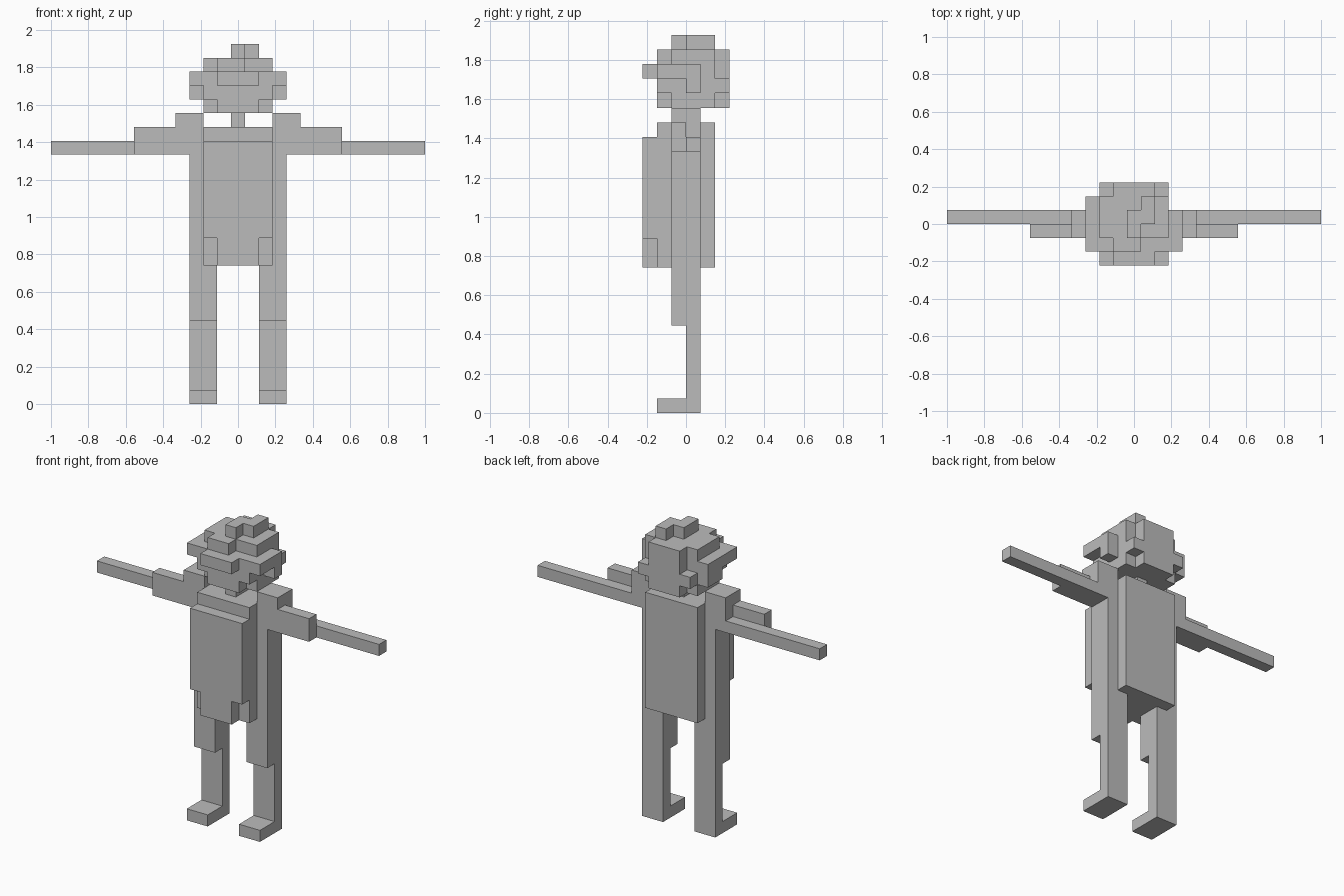
import bpy, bmesh, math
from mathutils import Vector

if "Cube" in bpy.data.objects:
    bpy.data.objects.remove(bpy.data.objects["Cube"])

U = 2 / 27                       # edge of one cube
ORIGIN = Vector((-1, -3 * U, 0))  # corner of the cube grid
SIDES = [(1, 0, 0), (-1, 0, 0), (0, 1, 0), (0, -1, 0), (0, 0, 1), (0, 0, -1)]

grey = bpy.data.materials.new("grey")
grey.diffuse_color = (0.5, 0.5, 0.5, 1)
grey.use_nodes = True
grey.node_tree.nodes["Principled BSDF"].inputs["Base Color"].default_value = grey.diffuse_color


def block(i0, i1, j0, j1, k0, k1):
    """Cubes in the inclusive ranges i (x), j (y), k (z)."""
    return {(i, j, k) for i in range(i0, i1 + 1)
            for j in range(j0, j1 + 1) for k in range(k0, k1 + 1)}


def mirror(cells):
    return {(26 - i, j, k) for i, j, k in cells}


def build(name, cells, solid):
    """Skin the cubes of a part, leaving out faces hidden inside the body."""
    bm = bmesh.new()
    for c in cells:
        for d in SIDES:
            if tuple(a + b for a, b in zip(c, d)) in solid:
                continue
            n = Vector(d)
            u = Vector((d[1], d[2], d[0]))
            v = n.cross(u)
            mid = Vector(c) + Vector((.5, .5, .5)) + n / 2
            bm.faces.new([bm.verts.new(ORIGIN + U * (mid + (a * u + b * v) / 2))
                          for a, b in ((-1, -1), (1, -1), (1, 1), (-1, 1))])
    bmesh.ops.remove_doubles(bm, verts=bm.verts, dist=U / 100)
    bmesh.ops.dissolve_limit(bm, angle_limit=math.radians(1),
                             verts=bm.verts, edges=bm.edges)
    mesh = bpy.data.meshes.new(name)
    bm.to_mesh(mesh)
    bm.free()
    mesh.materials.append(grey)
    bpy.context.collection.objects.link(bpy.data.objects.new(name, mesh))


# Torso: core, chest layers with notched lower corners, back plate
torso = (block(11, 15, 1, 4, 10, 19) | block(11, 15, 0, 0, 12, 18)
         | block(12, 14, 0, 0, 10, 11))

# Leg: foot, shin, thigh, and the flank strip up to the armpit
leg = (block(10, 11, 1, 3, 0, 0) | block(10, 11, 3, 3, 1, 5)
       | block(10, 11, 2, 3, 6, 9) | block(10, 10, 2, 3, 10, 17))

# Arm: thin forearm, sleeve at the front, raised shoulder
arm = (block(0, 8, 3, 3, 18, 18) | block(6, 8, 2, 2, 18, 19)
       | block(9, 10, 2, 3, 18, 20))

neck = block(13, 13, 2, 3, 20, 20)

# Head: jaw with cut corners, face, upper skull
head = (block(12, 14, 1, 5, 21, 21) | block(11, 15, 2, 4, 21, 21)
        | block(11, 15, 1, 5, 22, 22) | block(11, 15, 1, 4, 23, 23))

# Hair: fringe, side bands with sideburns, back, crown and topknot
hair = (block(12, 14, 0, 0, 23, 23) | block(12, 14, 5, 5, 23, 23)
        | block(16, 16, 1, 3, 23, 23) | block(16, 16, 3, 3, 22, 22)
        | block(10, 10, 1, 4, 23, 23) | block(10, 10, 3, 4, 22, 22)
        | block(12, 13, 1, 1, 24, 24) | block(11, 15, 2, 4, 24, 24)
        | block(12, 14, 5, 5, 24, 24)
        | block(13, 13, 2, 3, 25, 25) | block(14, 14, 3, 4, 25, 25))

parts = {"torso": torso, "left_leg": leg, "right_leg": mirror(leg),
         "left_arm": arm, "right_arm": mirror(arm),
         "neck": neck, "head": head, "hair": hair}
solid = set().union(*parts.values())
for name, cells in parts.items():
    build(name, cells, solid)
